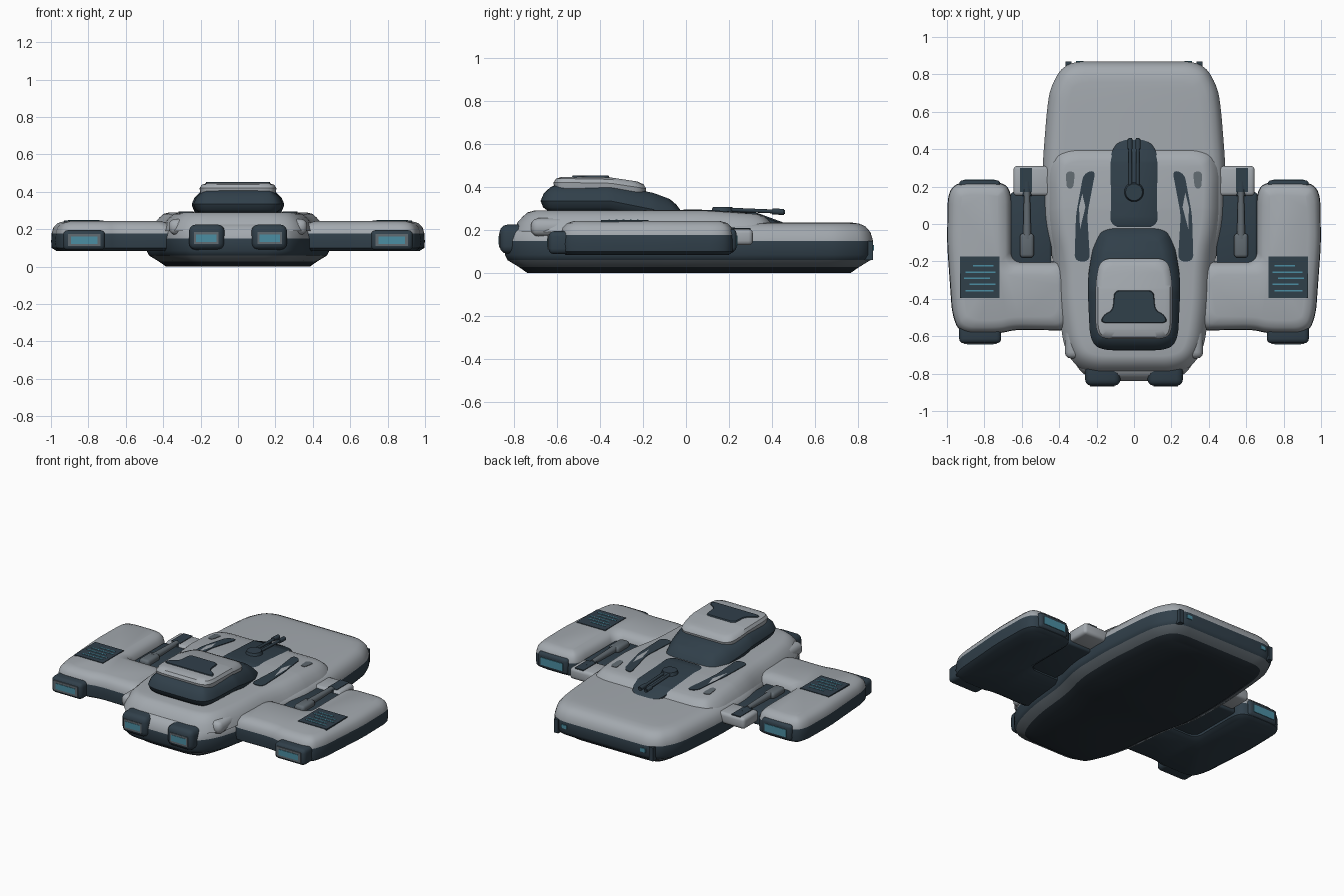
import bpy, bmesh, math
from mathutils import Vector

if "Cube" in bpy.data.objects:
    bpy.data.objects.remove(bpy.data.objects["Cube"])

# ---- palette ----
def material(name, rgb):
    m = bpy.data.materials.new(name)
    m.diffuse_color = (*rgb, 1)
    m.use_nodes = True
    m.node_tree.nodes["Principled BSDF"].inputs["Base Color"].default_value = m.diffuse_color
    return m

MATS = [material("hull_light_grey", (0.37, 0.40, 0.43)),
        material("dark_slate", (0.030, 0.050, 0.068)),
        material("mid_grey", (0.12, 0.145, 0.165)),
        material("cyan_glow", (0.07, 0.27, 0.36)),
        material("belly_dark", (0.018, 0.027, 0.036))]
LIGHT, DARK, MID, CYAN, BELLY = range(5)

# ---- helpers ----
def finish(name, bm):
    bmesh.ops.recalc_face_normals(bm, faces=bm.faces)
    me = bpy.data.meshes.new(name)
    bm.to_mesh(me)
    bm.free()
    for m in MATS:
        me.materials.append(m)
    ob = bpy.data.objects.new(name, me)
    bpy.context.collection.objects.link(ob)
    bpy.ops.object.select_all(action='DESELECT')
    ob.select_set(True)
    bpy.context.view_layer.objects.active = ob
    bpy.ops.object.shade_smooth_by_angle(angle=math.radians(38))
    return ob

def inset_loop(pts, d):
    n = len(pts)
    area = sum(pts[i].x * pts[(i + 1) % n].y - pts[(i + 1) % n].x * pts[i].y for i in range(n))
    sgn = 1 if area > 0 else -1
    out = []
    for i in range(n):
        a = (pts[i] - pts[i - 1]).normalized()
        b = (pts[(i + 1) % n] - pts[i]).normalized()
        n1, n2 = Vector((-a.y, a.x)) * sgn, Vector((-b.y, b.x)) * sgn
        m = (n1 + n2).normalized()
        out.append(pts[i] + m * d / max(m.dot(n1), 0.5))
    return out

def round_loop(pts, cut, steps=3):
    # corner cutting; rotation keeps mirrored loops index-symmetric
    for _ in range(steps):
        out = []
        for i, p in enumerate(pts):
            q = pts[(i + 1) % len(pts)]
            t = min(0.25, cut / max((q - p).length, 1e-6))
            out += [p.lerp(q, t), p.lerp(q, 1 - t)]
        pts = out[-1:] + out[:-1]
        cut *= 0.45
    return pts

def stack(name, outline, layers, cut=0.05, sym=False, warp=None, flip=1):
    """Loft inset copies of an outline; layer = (z, inset, colour of band above)."""
    pts = [Vector((x * flip, y)) for x, y in outline]
    if sym:
        pts += [Vector((-p.x, p.y)) for p in reversed(pts)]
    bm = bmesh.new()
    rings = []
    for z, d, _ in layers:
        loop = inset_loop(pts, d)
        if cut:
            loop = round_loop(loop, cut)
        rings.append([bm.verts.new((p.x, p.y, z - (warp(p.y) if warp else 0))) for p in loop])
    n = len(rings[0])
    for (lo, hi), lay in zip(zip(rings, rings[1:]), layers):
        for i in range(n):
            j = (i + 1) % n
            bm.faces.new((lo[i], lo[j], hi[j], hi[i])).material_index = lay[2]
    for ring, mat in ((rings[0], layers[0][2]), (rings[-1], layers[-1][2])):
        if sym:
            for i in range(n // 2 - 1):
                bm.faces.new((ring[i], ring[i + 1], ring[n - 2 - i], ring[n - 1 - i])).material_index = mat
        else:
            bm.faces.new(ring).material_index = mat
    return finish(name, bm)

def box(name, x, y, z, mat, bevel=0.0):
    bm = bmesh.new()
    bmesh.ops.create_cube(bm, size=1)
    for v in bm.verts:
        v.co = [(r[0] + r[1]) / 2 + c * (r[1] - r[0]) for r, c in zip((x, y, z), v.co)]
    if bevel:
        bmesh.ops.bevel(bm, geom=bm.edges[:], offset=bevel, segments=3, profile=0.5, affect='EDGES')
    for f in bm.faces:
        f.material_index = mat
    return finish(name, bm)

def rod(name, a, b, r, mat, r2=None):
    bm = bmesh.new()
    a, b = Vector(a), Vector(b)
    bmesh.ops.create_cone(bm, cap_ends=True, segments=20, radius1=r,
                          radius2=r if r2 is None else r2, depth=(b - a).length)
    rot = (b - a).to_track_quat('Z', 'Y')
    for v in bm.verts:
        v.co = rot @ v.co + (a + b) / 2
    for f in bm.faces:
        f.material_index = mat
    return finish(name, bm)

def mx(s, a, b):
    return tuple(sorted((a * s, b * s)))

# ---- main hull ----
stack("main_hull",
      [(.24, -.84), (.34, -.72), (.40, -.5), (.43, -.2), (.485, 0), (.49, .3),
       (.465, .62), (.445, .74), (.365, .868)],
      [(0, .105, BELLY), (.028, .065, MID), (.06, .012, DARK), (.085, 0, DARK), (.15, 0, LIGHT),
       (.19, .012, LIGHT), (.217, .035, LIGHT), (.230, .065, LIGHT), (.236, .11, LIGHT)],
      cut=.05, sym=True)

# ---- raised middle deck ----
deck_drop = lambda y: .07 * max(0, y - .1)
stack("middle_deck",
      [(.25, -.77), (.34, -.68), (.375, -.45), (.385, -.2), (.43, 0), (.44, .3), (.39, .40)],
      [(.19, -.03, LIGHT), (.235, -.012, LIGHT), (.262, .012, LIGHT), (.282, .035, LIGHT),
       (.29, .065, LIGHT)], cut=.05, sym=True, warp=deck_drop)

# ---- command tower ----
def tower_drop(y):
    return max(0, y + .35) * .2 + max(0, y + .15) * .18
stack("command_tower",
      [(.18, -.675), (.235, -.62), (.25, -.3), (.215, -.1), (.175, .0)],
      [(.285, .04, DARK), (.305, .012, DARK), (.335, 0, DARK), (.37, .015, DARK),
       (.398, .045, DARK), (.412, .075, DARK)], cut=.04, sym=True, warp=tower_drop)
stack("tower_roof",
      [(.17, -.615), (.205, -.57), (.205, -.3), (.18, -.185)],
      [(.385, .005, LIGHT), (.42, 0, LIGHT), (.438, .012, LIGHT), (.447, .04, LIGHT)],
      cut=.03, sym=True, warp=lambda y: max(0, y + .37) * .15)
stack("roof_window",
      [(.18, -.53), (.165, -.485), (.115, -.46), (.105, -.355)],
      [(.444, 0, DARK), (.452, .004, DARK)], cut=.015, sym=True)

# ---- rear gun on its pad ----
stack("rear_gun_pad", [(.13, -.02), (.13, .38), (.06, .47)],
      [(.20, 0, DARK), (.288, 0, DARK), (.296, .012, DARK)], cut=.03, sym=True,
      warp=lambda y: deck_drop(y) + .3 * max(0, y - .33))
rod("rear_gun_base", (0, .17, .28), (0, .17, .308), .055, DARK, .045)
for s in (1, -1):
    rod("rear_gun_barrel", (.02 * s, .17, .296), (.02 * s, .46, .284), .009, DARK)
    rod("rear_gun_muzzle", (.022 * s, .40, .286), (.022 * s, .455, .284), .014, DARK)

# ---- everything that repeats left and right ----
wing = [(.34, -.57), (.64, -.565), (.71, -.585), (.93, -.585), (.972, -.49), (1.0, -.1),
        (.995, .17), (.94, .225), (.70, .225), (.655, .17), (.655, -.2), (.34, -.2)]
for s in (1, -1):
    # wing with outer pod
    stack("wing", wing,
          [(.083, .03, DARK), (.10, .003, DARK), (.135, 0, DARK), (.178, .003, LIGHT),
           (.21, .012, LIGHT), (.232, .033, LIGHT), (.243, .07, LIGHT)], cut=.035, flip=s)
    # engine and intake ends of the pod
    box("pod_front", mx(s, .71, .935), (-.638, -.5), (.088, .195), DARK, .025)
    box("pod_front_frame", mx(s, .735, .91), (-.642, -.63), (.11, .175), MID)
    box("pod_front_glow", mx(s, .752, .893), (-.645, -.63), (.122, .16), CYAN)
    box("pod_back", mx(s, .715, .935), (.1, .234), (.10, .205), DARK, .02)
    box("pod_back_glow", mx(s, .745, .905), (.225, .238), (.125, .175), CYAN)
    # grille panel with glowing lines
    box("grille_panel", mx(s, .72, .93), (-.395, -.175), (.238, .247), DARK)
    for i, (a, b) in enumerate([(.75, .90), (.74, .88), (.77, .91), (.74, .90), (.75, .86)]):
        box("grille_line", mx(s, a, b), (-.36 + i * .033, -.352 + i * .033), (.244, .249), CYAN)
    # nose pods
    box("nose_pod", mx(s, .072, .262), (-.865, -.64), (.09, .225), DARK, .035)
    box("nose_pod_frame", mx(s, .105, .235), (-.868, -.855), (.12, .185), MID)
    box("nose_pod_glow", mx(s, .115, .225), (-.870, -.855), (.132, .172), CYAN)
    # dark channel and hatch on the deck
    stack("deck_channel", [(.205, .29), (.27, .27), (.31, .05), (.318, -.2), (.235, -.2), (.25, .05)],
          [(.28, 0, DARK), (.294, 0, DARK)], cut=.02, flip=s, warp=deck_drop)
    stack("deck_hatch", [(.315, .28), (.365, .28), (.36, .19), (.325, .19)],
          [(.28, 0, MID), (.293, 0, MID)], cut=.012, flip=s, warp=deck_drop)
    # side gun bay between hull and pod
    box("bay_floor", mx(s, .44, .66), (-.23, .17), (.11, .19), DARK, .015)
    box("bay_shelf", mx(s, .44, .645), (.15, .31), (.13, .205), LIGHT, .02)
    box("bay_shelf_dark_top", mx(s, .545, .61), (.17, .30), (.20, .209), DARK)
    box("bay_gun_mount", mx(s, .535, .61), (-.18, -.05), (.18, .225), MID, .018)
    rod("bay_gun_barrel", (.572 * s, -.08, .205), (.572 * s, .17, .205), .022, MID, .016)
    rod("bay_gun_muzzle", (.572 * s, .15, .19), (.572 * s, .225, .185), .026, DARK)
    # stern lights and corner trims
    box("stern_light", mx(s, .27, .31), (.86, .872), (.105, .13), CYAN)
    box("stern_corner", mx(s, .335, .365), (.82, .868), (.06, .15), DARK)
    # rounded shoulder between deck and nose
    box("front_cheek", mx(s, .26, .37), (-.72, -.42), (.17, .255), LIGHT, .035)
